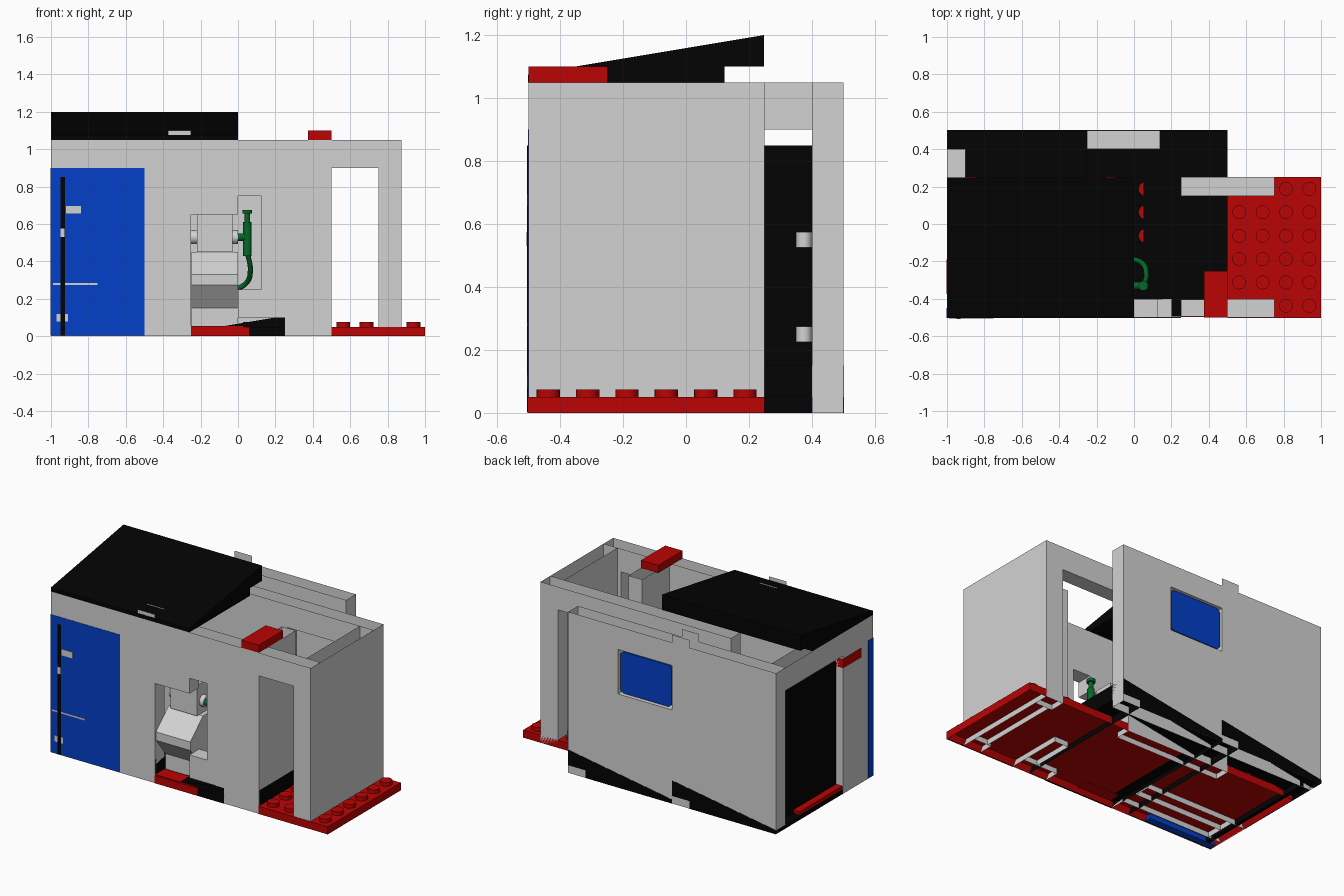
import bpy, bmesh, math
from mathutils import Vector

cube = bpy.data.objects.get("Cube")
if cube:
    bpy.data.objects.remove(cube, do_unlink=True)


def material(name, rgb):
    m = bpy.data.materials.new(name)
    m.use_nodes = True
    m.diffuse_color = (*rgb, 1)
    m.node_tree.nodes["Principled BSDF"].inputs["Base Color"].default_value = (*rgb, 1)
    return m


GREY = material("light grey", (0.65, 0.65, 0.65))
RED = material("red", (0.5, 0.001, 0.001))
BLACK = material("black", (0.001, 0.001, 0.001))
BLUE = material("blue", (0.001, 0.05, 0.58))
GREEN = material("green", (0.001, 0.14, 0.02))


def finish(name, bm, mat):
    mesh = bpy.data.meshes.new(name)
    bmesh.ops.remove_doubles(bm, verts=bm.verts, dist=0.0001)
    bmesh.ops.recalc_face_normals(bm, faces=bm.faces)
    bm.to_mesh(mesh)
    bm.free()
    mesh.materials.append(mat)
    ob = bpy.data.objects.new(name, mesh)
    bpy.context.collection.objects.link(ob)
    return ob


def box(name, mat, x, y, z):
    bm = bmesh.new()
    bmesh.ops.create_cube(bm, size=1)
    for v in bm.verts:
        v.co = [r[0] + (c + 0.5) * (r[1] - r[0]) for c, r in zip(v.co, (x, y, z))]
    return finish(name, bm, mat)


def prism(name, mat, outline, lo, hi, place, open_base=False):
    """Extrude an outline from lo to hi; place maps (u, v, depth) to a point."""
    bm = bmesh.new()
    a, b = [[bm.verts.new(place(u, v, d)) for u, v in outline] for d in (lo, hi)]
    bm.faces.new(a)
    bm.faces.new(b)
    for i in range(1 if open_base else 0, len(a)):
        j = (i + 1) % len(a)
        bm.faces.new((a[i], a[j], b[j], b[i]))
    return finish(name, bm, mat)


def cylinder(name, mat, centre, radius, height, axis="Z", sides=20):
    bm = bmesh.new()
    bmesh.ops.create_cone(bm, cap_ends=True, segments=sides, radius1=radius,
                          radius2=radius, depth=height)
    for v in bm.verts:
        p = v.co.copy()
        v.co = (Vector((p.z, p.x, p.y)) if axis == "X" else p) + Vector(centre)
    for f in bm.faces:
        f.smooth = len(f.verts) == 4
    for e in bm.edges:
        e.smooth = all(len(f.verts) == 4 for f in e.link_faces)
    return finish(name, bm, mat)


def wall(name, along, depth, span, holes=(), tab=None, top=1.05):
    """Hollow wall with open top and base; holes are (a0, a1, z0, z1)."""
    solids = [(*span, 0, top)] + ([(*tab, top, top + 0.05)] if tab else [])
    rects = solids + list(holes)
    cuts_a = sorted({c for r in rects for c in r[:2]})
    cuts_z = sorted({c for r in rects for c in r[2:]})

    def inside(a, z, group):
        return any(r[0] < a < r[1] and r[2] < z < r[3] for r in group)

    def solid(a, z):
        return inside(a, z, solids) and not inside(a, z, holes)

    bm = bmesh.new()

    def quad(*pts):
        bm.faces.new([bm.verts.new((a, d, z) if along == "X" else (d, a, z))
                      for a, d, z in pts])
    d0, d1 = depth
    e = 0.001
    for a0, a1 in zip(cuts_a, cuts_a[1:]):
        for z0, z1 in zip(cuts_z, cuts_z[1:]):
            am, zm = (a0 + a1) / 2, (z0 + z1) / 2
            if not solid(am, zm):
                continue
            for d in depth:
                quad((a0, d, z0), (a1, d, z0), (a1, d, z1), (a0, d, z1))
            for a, out in ((a0, a0 - e), (a1, a1 + e)):
                if zm < top and not solid(out, zm):
                    quad((a, d0, z0), (a, d1, z0), (a, d1, z1), (a, d0, z1))
            for z, out in ((z0, z0 - e), (z1, z1 + e)):
                if inside(am, out, holes):
                    quad((a0, d0, z), (a1, d0, z), (a1, d1, z), (a0, d1, z))
    return finish(name, bm, GREY)


# Walls
TAB = (-0.375, -0.25)
wall("front_wall", "X", (-0.5, -0.4), (-1, 0.875),
     [(-0.25, 0, 0, 0.65), (0, 0.125, 0.25, 0.75), (0, 0.25, 0, 0.1),
      (0.5, 0.75, 0, 0.9)], TAB)
box("front_wall_ledge", GREY, (0.25, 0.375), (-0.495, -0.405), (0.9, 0.91))
wall("back_wall", "X", (0.4, 0.5), (-1, 0.5), [(-0.25, 0.14, 0.61, 0.9)], TAB)
wall("inner_back_wall", "X", (0.15, 0.25), (-0.5, 0.875), [(0.25, 0.75, 0, 0.9)])
wall("porch_end_wall", "Y", (0.775, 0.875), (-0.4, 0.15))
wall("garage_end_wall", "Y", (-1, -0.9), (-0.4, 0.4), [(-0.19, 0.4, 0, 0.9)])
wall("garage_partition", "X", (-0.29, -0.19), (-0.9, -0.26))
wall("porch_divider", "Y", (0.4, 0.5), (-0.4, -0.12))

# Base plate: an open tray with studs
base = box("base_plate", RED, (-0.995, 1), (-0.496, 0.25), (0, 0.05))
bm = bmesh.new()
bm.from_mesh(base.data)
bm.faces.ensure_lookup_table()
bottom = min(bm.faces, key=lambda f: f.calc_center_median().z)
bmesh.ops.inset_region(bm, faces=[bottom], thickness=0.03)
for v in bottom.verts:
    v.co.z = 0.035
bm.to_mesh(base.data)
bm.free()
for i in range(1, 16):
    for j in range(6):
        if 6 <= i <= 9 and j < 3:      # smooth floor around the pump
            continue
        cylinder("base_stud", RED, (-0.9375 + i * 0.125, -0.4375 + j * 0.125, 0.0625),
                 0.037, 0.025)
for name, mat, x in (("porch_edge", RED, (0.5, 1)), ("pump_edge", RED, (-0.25, 0.06)),
                     ("ramp_edge", BLACK, (0.06, 0.25))):
    box(name, mat, x, (-0.503, -0.495), (0, 0.05))
box("pump_tile", RED, (-0.25, 0.03), (-0.499, -0.4), (0.03, 0.055))

# Sloped plates: two floor ramps and the roof share one profile, hollow below
SLOPE = [(0, 0), (0.625, 0), (0.625, 0.05), (0.75, 0.05), (0.75, 0.15), (0, 0.025)]
for name, start in (("floor_ramp_inner", -0.25), ("floor_ramp_outer", -1)):
    prism(name, BLACK, SLOPE, -0.494, 0.502, lambda u, v, d: (start + u, d, v), True)
prism("roof", BLACK, SLOPE, -1, 0, lambda u, v, d: (d, u - 0.502, v + 1.05), True)
box("roof_cap", RED, (0.375, 0.5), (-0.5, -0.25), (1.05, 1.1))

# Blue front panel, its small marks and the dark end door
box("front_panel", BLUE, (-1.002, -0.5), (-0.502, -0.45), (0.003, 0.9))
box("panel_label", GREY, (-0.92, -0.84), (-0.504, -0.5), (0.655, 0.695))
box("panel_stripe", GREY, (-0.99, -0.75), (-0.504, -0.5), (0.275, 0.285))
box("panel_corner_mark", GREY, (-0.97, -0.91), (-0.504, -0.5), (0.08, 0.12))
box("end_door", BLACK, (-0.95, -0.925), (-0.505, 0.4), (0.003, 0.85))
box("end_door_mark", GREY, (-0.948, -0.927), (-0.507, -0.5), (0.53, 0.575))
for z in (0.25, 0.55):
    cylinder("door_hinge", GREY, (-0.926, 0.375, z), 0.025, 0.05)
box("end_lamp", RED, (-1.003, -0.93), (-0.375, -0.19), (0.82, 0.88))


# Back window with rounded corners, pane slightly recessed
def rounded(x0, x1, z0, z1, r):
    pts = []
    for k, (cx, cz) in enumerate(((x1 - r, z1 - r), (x0 + r, z1 - r),
                                  (x0 + r, z0 + r), (x1 - r, z0 + r))):
        for s in range(5):
            t = (k + s / 4) * math.pi / 2
            pts.append((cx + r * math.cos(t), cz + r * math.sin(t)))
    return pts


prism("window_pane", BLUE, rounded(-0.24, 0.13, 0.62, 0.89, 0.03), 0.42, 0.492,
      lambda u, v, d: (u, d, v))

# Pump: bulging body, head and side knobs
BODY = [(-0.25, 0.05), (-0.39, 0.05), (-0.39, 0.15), (-0.49, 0.275), (-0.49, 0.33),
        (-0.36, 0.45), (-0.25, 0.45)]
prism("pump_body", GREY, BODY, -0.249, -0.001, lambda u, v, d: (d, u, v))
box("pump_head", GREY, (-0.22, -0.03), (-0.38, -0.25), (0.45, 0.65))
for x in (-0.235, -0.015):
    cylinder("pump_knob", GREY, (x, -0.32, 0.53), 0.037, 0.03, "X")

# Nozzle and hose
cylinder("nozzle_grip", GREEN, (0.05, -0.33, 0.52), 0.022, 0.18)
cylinder("nozzle_neck", GREEN, (0.05, -0.33, 0.63), 0.014, 0.06)
cylinder("nozzle_tip", GREEN, (0.05, -0.33, 0.665), 0.026, 0.02)
cylinder("nozzle_mount", GREEN, (0.015, -0.33, 0.53), 0.02, 0.05, "X")
curve = bpy.data.curves.new("hose", "CURVE")
curve.dimensions = "3D"
curve.bevel_depth = 0.014
curve.bevel_resolution = 3
spline = curve.splines.new("BEZIER")
path = [(0.05, -0.33, 0.45), (0.066, -0.27, 0.35), (0.045, -0.21, 0.285), (-0.01, -0.185, 0.25)]
spline.bezier_points.add(len(path) - 1)
for point, co in zip(spline.bezier_points, path):
    point.co = co
    point.handle_left_type = point.handle_right_type = "AUTO"
curve.materials.append(GREEN)
bpy.context.collection.objects.link(bpy.data.objects.new("hose", curve))
